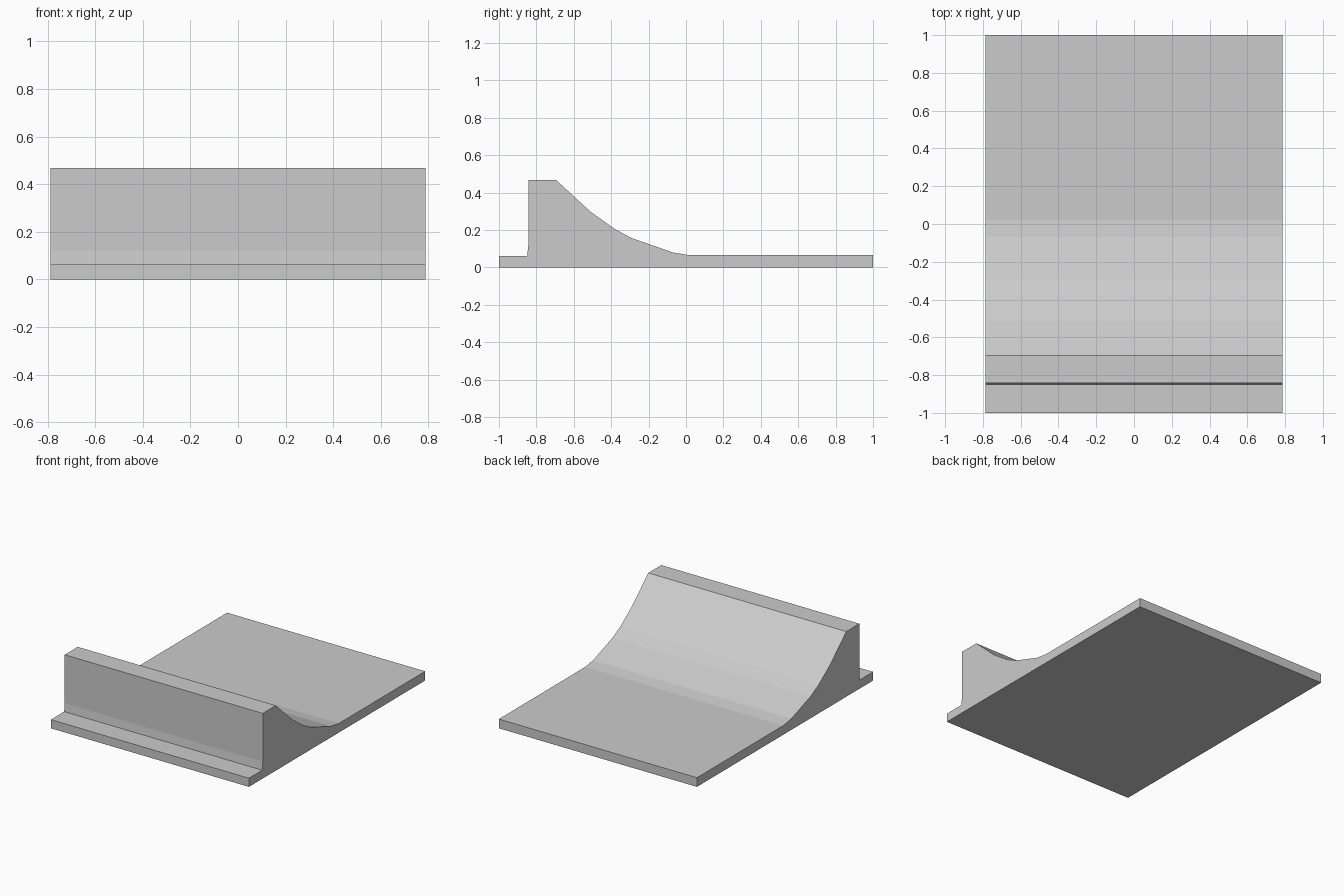
import bpy
import bmesh

cube = bpy.data.objects.get("Cube")
if cube:
    bpy.data.objects.remove(cube, do_unlink=True)

HALF_WIDTH = 0.787

# Side profile (y, z): base slab, front ledge, raised wall, curved ramp
profile = [
    (-1.0, 0.0), (1.0, 0.0), (1.0, 0.066),
    (0.02, 0.066), (-0.07, 0.08), (-0.29, 0.157), (-0.38, 0.205),
    (-0.51, 0.298), (-0.695, 0.468),
    (-0.843, 0.468), (-0.843, 0.12), (-0.849, 0.062), (-1.0, 0.062),
]

# Plain grey surface
grey = bpy.data.materials.new("plain grey")
grey.use_nodes = True
colour = (0.6, 0.6, 0.6, 1.0)
grey.diffuse_color = colour
grey.node_tree.nodes["Principled BSDF"].inputs["Base Color"].default_value = colour

# Extrude the profile across the full width
bm = bmesh.new()
side = bm.faces.new([bm.verts.new((-HALF_WIDTH, y, z)) for y, z in profile])
result = bmesh.ops.extrude_face_region(bm, geom=[side], use_keep_orig=True)
moved = [v for v in result["geom"] if isinstance(v, bmesh.types.BMVert)]
bmesh.ops.translate(bm, verts=moved, vec=(2 * HALF_WIDTH, 0, 0))
bmesh.ops.recalc_face_normals(bm, faces=bm.faces)

mesh = bpy.data.meshes.new("ramp_block")
bm.to_mesh(mesh)
bm.free()
mesh.materials.append(grey)
ramp = bpy.data.objects.new("ramp_block", mesh)
bpy.context.collection.objects.link(ramp)
